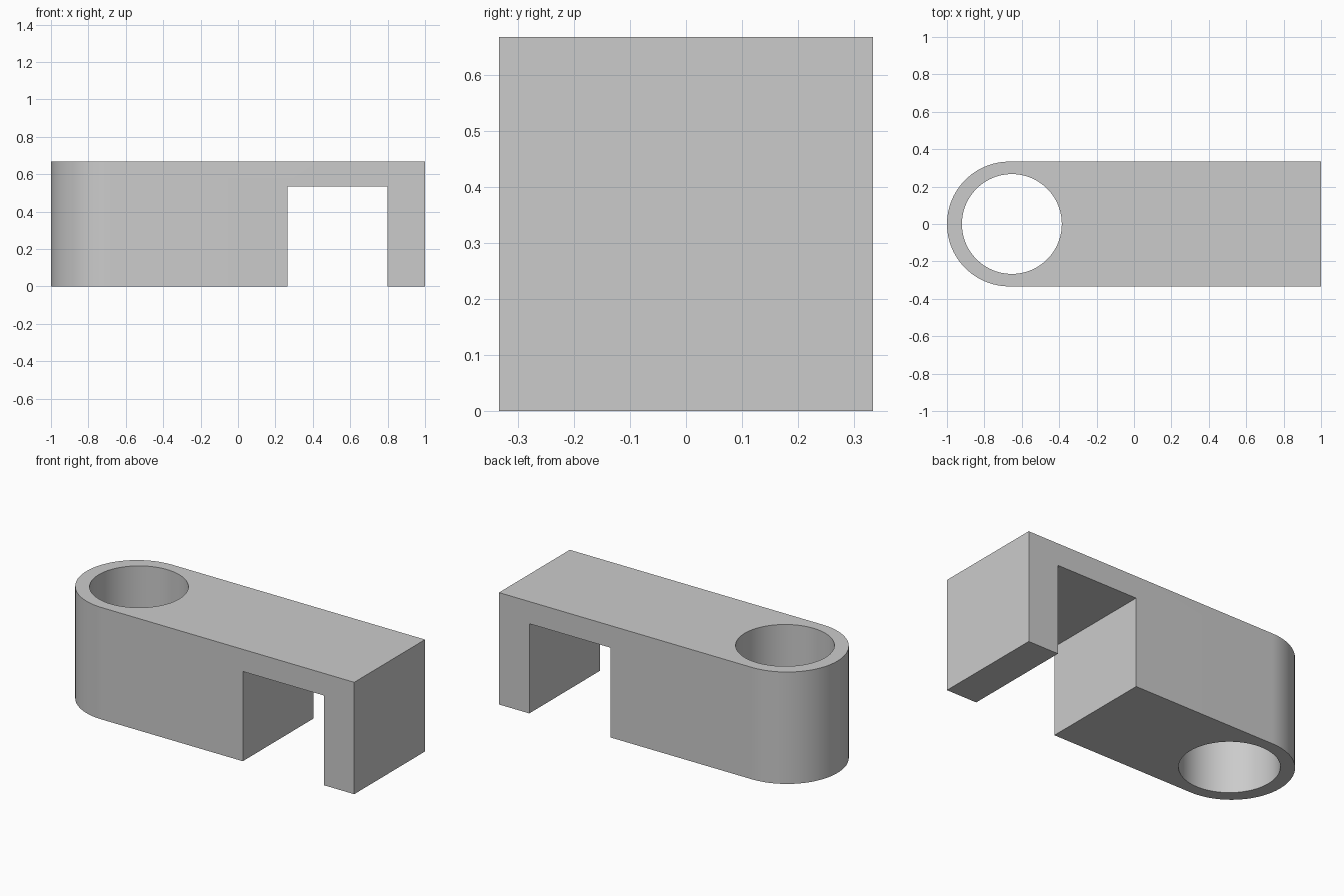
import bpy, bmesh, math

default = bpy.data.objects.get("Cube")
if default:
    bpy.data.objects.remove(default, do_unlink=True)

HEIGHT = 0.667
RADIUS = HEIGHT / 2        # rounded end, also half the depth
END_X = RADIUS - 1         # centre of the rounded end

grey = bpy.data.materials.new("plain_grey")
grey.use_nodes = True
colour = (0.6, 0.6, 0.6, 1)
grey.diffuse_color = colour
grey.node_tree.nodes["Principled BSDF"].inputs["Base Color"].default_value = colour


def prism(name, outline, z0, z1):
    """Extrude a counter-clockwise outline in x and y from z0 up to z1."""
    bm = bmesh.new()
    base = bm.faces.new([bm.verts.new((x, y, z0)) for x, y in outline])
    top = bmesh.ops.extrude_face_region(bm, geom=[base])["geom"]
    verts = [v for v in top if isinstance(v, bmesh.types.BMVert)]
    bmesh.ops.translate(bm, vec=(0, 0, z1 - z0), verts=verts)
    bmesh.ops.recalc_face_normals(bm, faces=bm.faces)
    mesh = bpy.data.meshes.new(name)
    bm.to_mesh(mesh)
    bm.free()
    mesh.materials.append(grey)
    obj = bpy.data.objects.new(name, mesh)
    bpy.context.collection.objects.link(obj)
    return obj


def arc(cx, radius, start, sweep, steps):
    angles = [start + sweep * i / steps for i in range(steps + 1)]
    return [(cx + radius * math.cos(a), radius * math.sin(a)) for a in angles]


# Block with one rounded end
outline = arc(END_X, RADIUS, math.pi / 2, math.pi, 48) + [(1, -RADIUS), (1, RADIUS)]
body = prism("clip_body", outline, 0, HEIGHT)

# Cutters: the round bore and the open slot underneath
bore = prism("bore_cutter", arc(-0.653, 0.267, 0, math.tau, 96)[:-1], -0.1, 0.8)
slot = prism("slot_cutter", [(0.265, -0.5), (0.8, -0.5), (0.8, 0.5), (0.265, 0.5)],
             -0.1, 0.535)

bpy.ops.object.select_all(action='DESELECT')
bpy.context.view_layer.objects.active = body
body.select_set(True)
for cutter in (bore, slot):
    cutter.hide_render = True
    cut = body.modifiers.new(cutter.name, 'BOOLEAN')
    cut.operation = 'DIFFERENCE'
    cut.solver = 'EXACT'
    cut.object = cutter
    bpy.ops.object.modifier_apply(modifier=cut.name)
    bpy.data.objects.remove(cutter, do_unlink=True)

bpy.ops.object.shade_smooth_by_angle(angle=math.radians(30))
